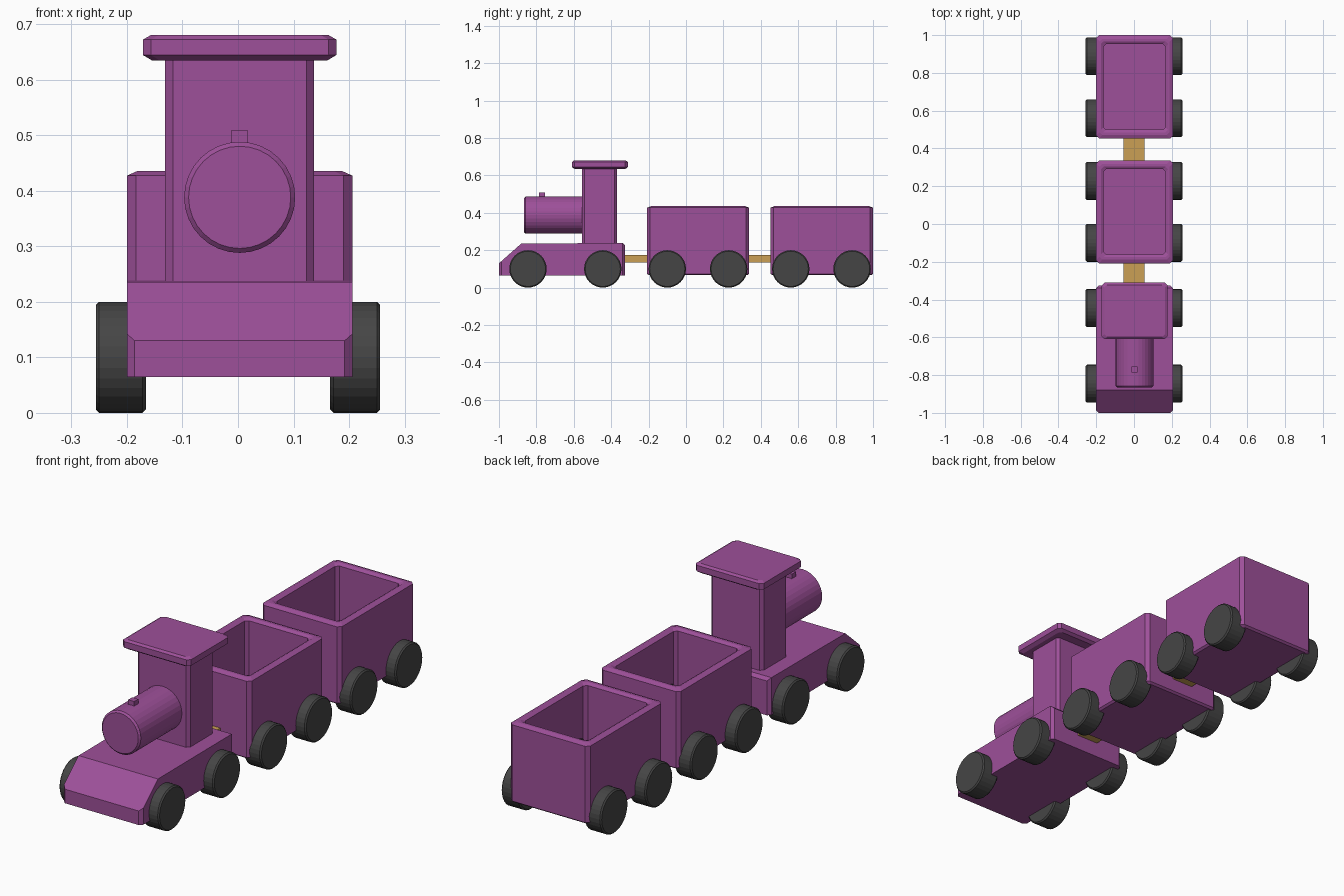
import bpy, bmesh, math
from mathutils import Matrix

if "Cube" in bpy.data.objects:
    bpy.data.objects.remove(bpy.data.objects["Cube"])

CX = 0.003  # tiny sideways offset of the bodywork


def material(name, rgb):
    m = bpy.data.materials.new(name)
    m.diffuse_color = (*rgb, 1)
    m.use_nodes = True
    m.node_tree.nodes["Principled BSDF"].inputs["Base Color"].default_value = m.diffuse_color
    return m


PURPLE = material("purple", (0.34, 0.08, 0.32))
DARK = material("dark_grey", (0.06, 0.06, 0.06))
WOOD = material("wood", (0.6, 0.35, 0.09))


def finish(name, bm, mat):
    bmesh.ops.recalc_face_normals(bm, faces=bm.faces)
    me = bpy.data.meshes.new(name)
    bm.to_mesh(me)
    bm.free()
    me.materials.append(mat)
    ob = bpy.data.objects.new(name, me)
    bpy.context.collection.objects.link(ob)
    return ob


def stack(name, x, y, rings, mat):
    """Stacked corner-cut rectangles: (half width, half length, corner cut, z)."""
    bm = bmesh.new()
    loops = []
    for w, l, c, z in rings:
        pts = [(w - c, -l), (w, -l + c), (w, l - c), (w - c, l),
               (-w + c, l), (-w, l - c), (-w, -l + c), (-w + c, -l)]
        loops.append([bm.verts.new((x + px, y + py, z)) for px, py in pts])
    for a, b in zip(loops, loops[1:]):
        for i in range(8):
            j = (i + 1) % 8
            bm.faces.new((a[i], a[j], b[j], b[i]))
    bm.faces.new(loops[0][::-1])
    bm.faces.new(loops[-1])
    return finish(name, bm, mat)


def box(name, x0, x1, y0, y1, z0, z1, mat):
    bm = bmesh.new()
    bmesh.ops.create_cube(bm, size=1)
    bm.transform(Matrix.Translation(((x0 + x1) / 2, (y0 + y1) / 2, (z0 + z1) / 2))
                 @ Matrix.Diagonal((x1 - x0, y1 - y0, z1 - z0, 1)))
    return finish(name, bm, mat)


def cylinder(name, center, radius, depth, axis, bevel, mat):
    bm = bmesh.new()
    bmesh.ops.create_cone(bm, cap_ends=True, segments=32, radius1=radius,
                          radius2=radius, depth=depth)
    rims = [e for e in bm.edges if any(len(f.verts) > 4 for f in e.link_faces)]
    bmesh.ops.bevel(bm, geom=rims, offset=bevel, segments=1, affect='EDGES')
    bm.transform(Matrix.Translation(center) @ Matrix.Rotation(math.pi / 2, 4, axis))
    return finish(name, bm, mat)


# Engine base: side profile with a sloped nose, extruded across
bm = bmesh.new()
profile = [(-1, 0.065), (-0.325, 0.065), (-0.325, 0.238), (-0.88, 0.236), (-1, 0.13)]
face = bm.faces.new([bm.verts.new((CX - 0.203, y, z)) for y, z in profile])
ext = bmesh.ops.extrude_face_region(bm, geom=[face])
bmesh.ops.translate(bm, vec=(0.406, 0, 0),
                    verts=[v for v in ext["geom"] if isinstance(v, bmesh.types.BMVert)])
edges = []
for e in bm.edges:
    a, b = e.verts[0].co, e.verts[1].co
    upright = abs(a.x - b.x) < 1e-4 and abs(a.y - b.y) < 1e-4
    rear_top = a.y > -0.33 and b.y > -0.33 and min(a.z, b.z) > 0.2
    if upright or rear_top:
        edges.append(e)
bmesh.ops.bevel(bm, geom=edges, offset=0.014, segments=1, affect='EDGES')
finish("engine_base", bm, PURPLE)

# Cab, roof, boiler and small chimney
stack("cab", CX, -0.463, [(0.134, 0.094, 0.014, 0.225), (0.134, 0.094, 0.014, 0.65)], PURPLE)
stack("roof", CX, -0.46, [(0.157, 0.135, 0.014, 0.634), (0.174, 0.149, 0.014, 0.644),
                          (0.174, 0.149, 0.014, 0.672), (0.16, 0.138, 0.014, 0.68)], PURPLE)
cylinder("boiler", (CX, -0.70, 0.388), 0.1, 0.33, 'X', 0.008, PURPLE)
box("chimney", -0.013, 0.018, -0.785, -0.755, 0.475, 0.508, PURPLE)

# Open wagons with bevelled rims and hollow insides
for i, (y0, y1) in enumerate([(-0.208, 0.337), (0.452, 1.0)]):
    h = (y1 - y0) / 2
    stack(f"wagon_{i + 1}", CX, (y0 + y1) / 2,
          [(0.193, h - 0.01, 0.014, 0.066), (0.203, h, 0.016, 0.074),
           (0.203, h, 0.016, 0.427), (0.185, h - 0.02, 0.014, 0.435),
           (0.178, h - 0.033, 0.014, 0.435), (0.164, h - 0.047, 0.014, 0.427),
           (0.164, h - 0.047, 0.014, 0.1)], PURPLE)

# Couplings
for i, (y0, y1) in enumerate([(-0.345, -0.19), (0.32, 0.47)]):
    box(f"coupling_{i + 1}", -0.055, 0.055, y0, y1, 0.135, 0.175, WOOD)

# Wheels
for i, y in enumerate([-0.845, -0.445, -0.1, 0.228, 0.56, 0.888]):
    for side, s in (("left", -1), ("right", 1)):
        cylinder(f"wheel_{i + 1}_{side}", (s * 0.211, y, 0.1), 0.1, 0.09, 'Y', 0.006, DARK)
